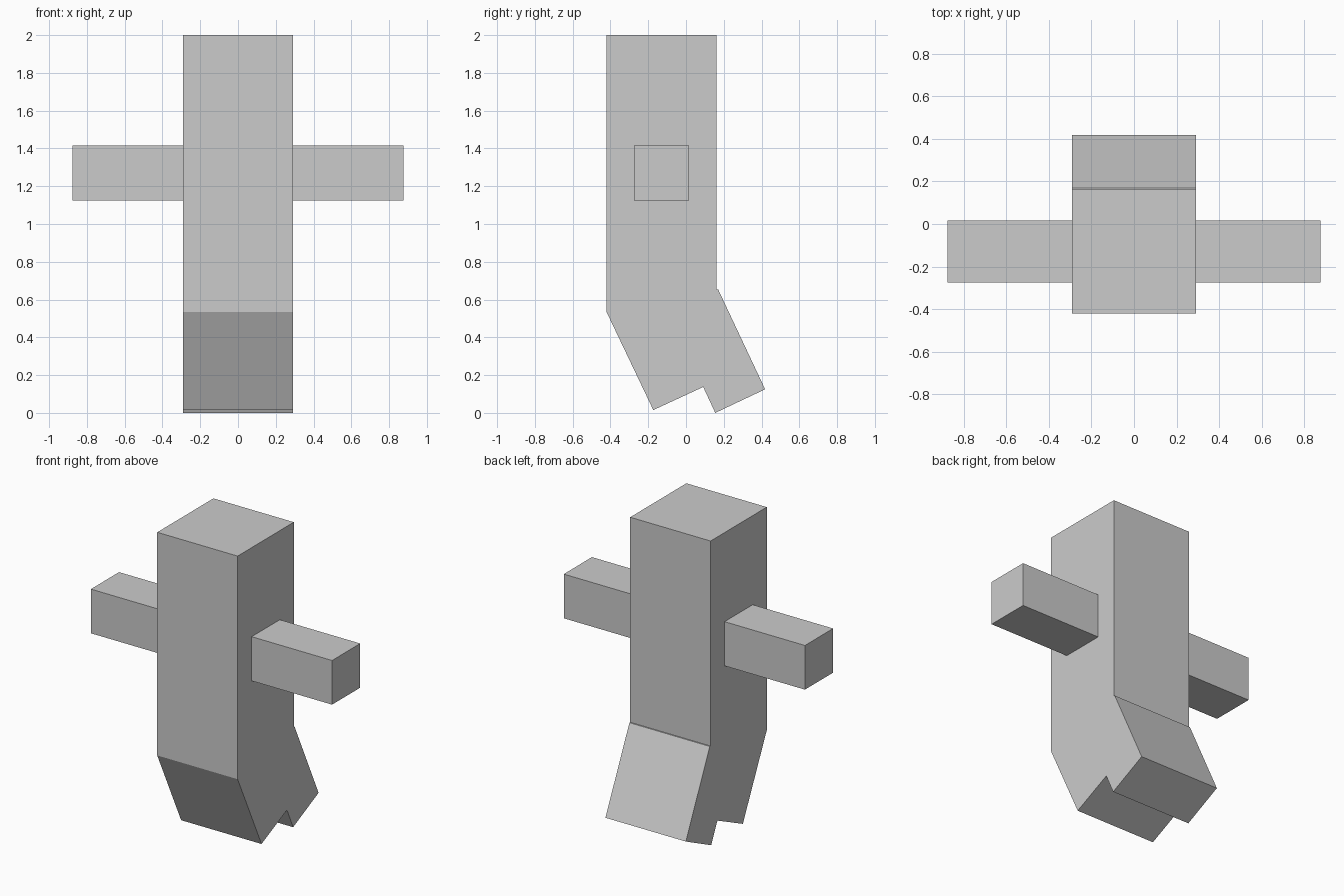
import bpy, bmesh

cube = bpy.data.objects.get("Cube")
if cube:
    bpy.data.objects.remove(cube, do_unlink=True)

# Single plain grey material
grey = bpy.data.materials.new("plain grey")
grey.use_nodes = True
colour = (0.6, 0.6, 0.6, 1.0)
grey.diffuse_color = colour
grey.node_tree.nodes["Principled BSDF"].inputs["Base Color"].default_value = colour


def extrude_profile(name, profile, x0, x1):
    """Extrude a (y, z) outline along x from x0 to x1."""
    bm = bmesh.new()
    face = bm.faces.new([bm.verts.new((x0, y, z)) for y, z in profile])
    ext = bmesh.ops.extrude_face_region(bm, geom=[face])
    verts = [v for v in ext["geom"] if isinstance(v, bmesh.types.BMVert)]
    bmesh.ops.translate(bm, verts=verts, vec=(x1 - x0, 0, 0))
    bmesh.ops.recalc_face_normals(bm, faces=bm.faces)
    mesh = bpy.data.meshes.new(name)
    bm.to_mesh(mesh)
    bm.free()
    mesh.materials.append(grey)
    obj = bpy.data.objects.new(name, mesh)
    bpy.context.collection.objects.link(obj)
    return obj


def rectangle(y0, y1, z0, z1):
    return [(y0, z0), (y1, z0), (y1, z1), (y0, z1)]


HALF = 0.292     # half width of torso and legs
REACH = 0.876    # arm tip distance from the centre
FRONT, BACK = -0.421, 0.162
HIP = 0.535      # height where the torso meets the legs
SEAM = (-0.094, HIP)

# Upright torso
extrude_profile("torso", rectangle(FRONT, BACK, HIP, 2.0), -HALF, HALF)

# Two slanted legs, one behind the other, meeting along a shared seam
extrude_profile("front_leg", [(FRONT, HIP), (-0.173, 0.015), (0.093, 0.138), SEAM],
                -HALF, HALF)
extrude_profile("back_leg", [SEAM, (0.155, 0.0), (0.419, 0.125),
                             (0.17, 0.654), (BACK, 0.654), (BACK, HIP)],
                -HALF, HALF)

# Square arms on both sides
for side, sign in (("left", 1), ("right", -1)):
    extrude_profile(side + "_arm", rectangle(-0.275, 0.017, 1.125, 1.415),
                    sign * HALF, sign * REACH)
